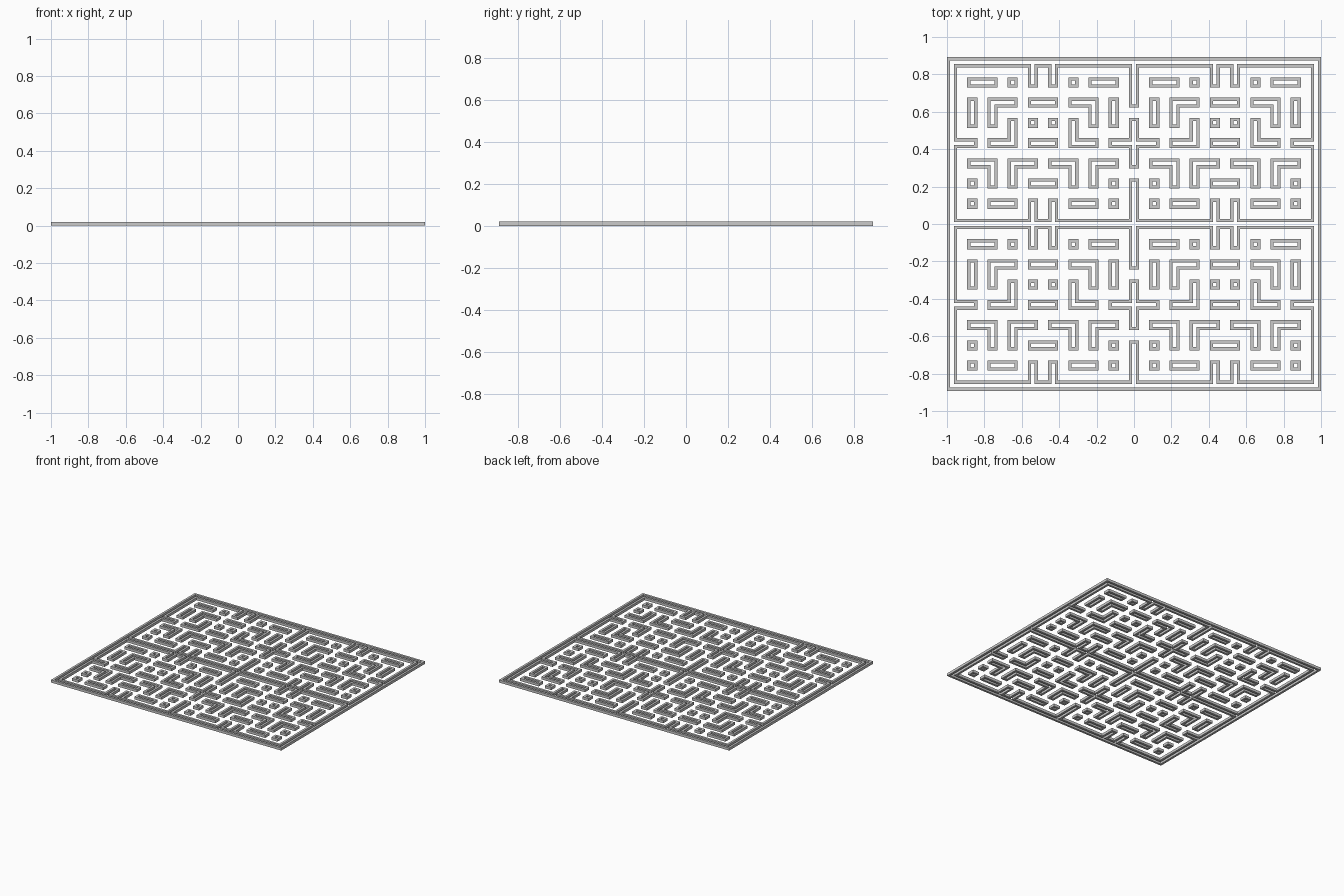
import bpy, bmesh

if "Cube" in bpy.data.objects:
    bpy.data.objects.remove(bpy.data.objects["Cube"])

P = 2 / 18.5        # grid pitch (19 x 17 nodes)
HALF = 0.25         # half width of a block, in pitches
T = 0.16            # wall thickness, in pitches
H = 0.0205          # wall height


def hollow_walls(name, paths):
    """Outline walls around axis-aligned grid paths (union minus its inset)."""
    segs = []
    for p in paths:
        for a, b in zip(p, p[1:] or p):
            segs.append((min(a[0], b[0]), max(a[0], b[0]),
                         min(a[1], b[1]), max(a[1], b[1])))
    offs = (HALF, HALF - T)
    xs = sorted({round(v + s * o, 4) for g in segs for v in g[:2] for o in offs for s in (-1, 1)})
    ys = sorted({round(v + s * o, 4) for g in segs for v in g[2:] for o in offs for s in (-1, 1)})

    def inside(x, y, o):
        return any(a - o < x < b + o and c - o < y < d + o for a, b, c, d in segs)

    bm = bmesh.new()
    verts = {}

    def vert(x, y):
        if (x, y) not in verts:
            verts[x, y] = bm.verts.new((x * P, y * P, 0))
        return verts[x, y]

    for x0, x1 in zip(xs, xs[1:]):
        for y0, y1 in zip(ys, ys[1:]):
            cx, cy = (x0 + x1) / 2, (y0 + y1) / 2
            if inside(cx, cy, HALF) and not inside(cx, cy, HALF - T):
                bm.faces.new([vert(x0, y0), vert(x1, y0), vert(x1, y1), vert(x0, y1)])
    me = bpy.data.meshes.new(name)
    bm.to_mesh(me)
    bm.free()
    ob = bpy.data.objects.new(name, me)
    bpy.context.collection.objects.link(ob)
    m = ob.modifiers.new("height", 'SOLIDIFY')
    m.thickness, m.offset = H, 1


def mirrored(paths):
    """Mirror half a tile across its centre line (tile is 9 wide)."""
    return paths + [[(9 - x, y) for x, y in p] for p in paths]


def tiled(paths):
    """Repeat a tile over the four quarters."""
    return [[(x + dx, y + dy) for x, y in p] for p in paths
            for dx in (-9, 0) for dy in (-8, 0)]


# Small square blocks
hollow_walls("square_blocks", tiled(mirrored([[(3, 7)], [(4, 5)], [(1, 2)], [(1, 1)]])))

# Straight blocks
hollow_walls("straight_blocks", tiled(
    mirrored([[(1, 7), (2, 7)], [(1, 6), (1, 5)], [(2, 1), (3, 1)]])
    + [[(4, y), (5, y)] for y in (2, 4, 6)]))

# L-shaped blocks
hollow_walls("corner_blocks", tiled(mirrored([
    [(2, 5), (2, 6), (3, 6)],
    [(2, 4), (3, 4), (3, 5)],
    [(1, 3), (2, 3), (2, 2)],
    [(3, 2), (3, 3), (4, 3)]])))

# Plus-shaped blocks on the centre line
hollow_walls("cross_blocks", [p for y in (-4, 4) for p in
                              ([(0, y - 1), (0, y + 1)], [(-1, y), (1, y)])])

# Border, middle wall and every stub joined to them
frame = [[(-9, -8), (9, -8), (9, 8), (-9, 8), (-9, -8)],
         [(-9, 0), (9, 0)], [(0, -2), (0, 2)], [(0, 6), (0, 8)], [(0, -8), (0, -6)]]
frame += [[(9 * s, y), (8 * s, y)] for s in (-1, 1) for y in (-4, 4)]
frame += tiled(mirrored([[(4, 8), (4, 7)], [(4, 0), (4, 1)]]))
hollow_walls("border_wall", frame)
